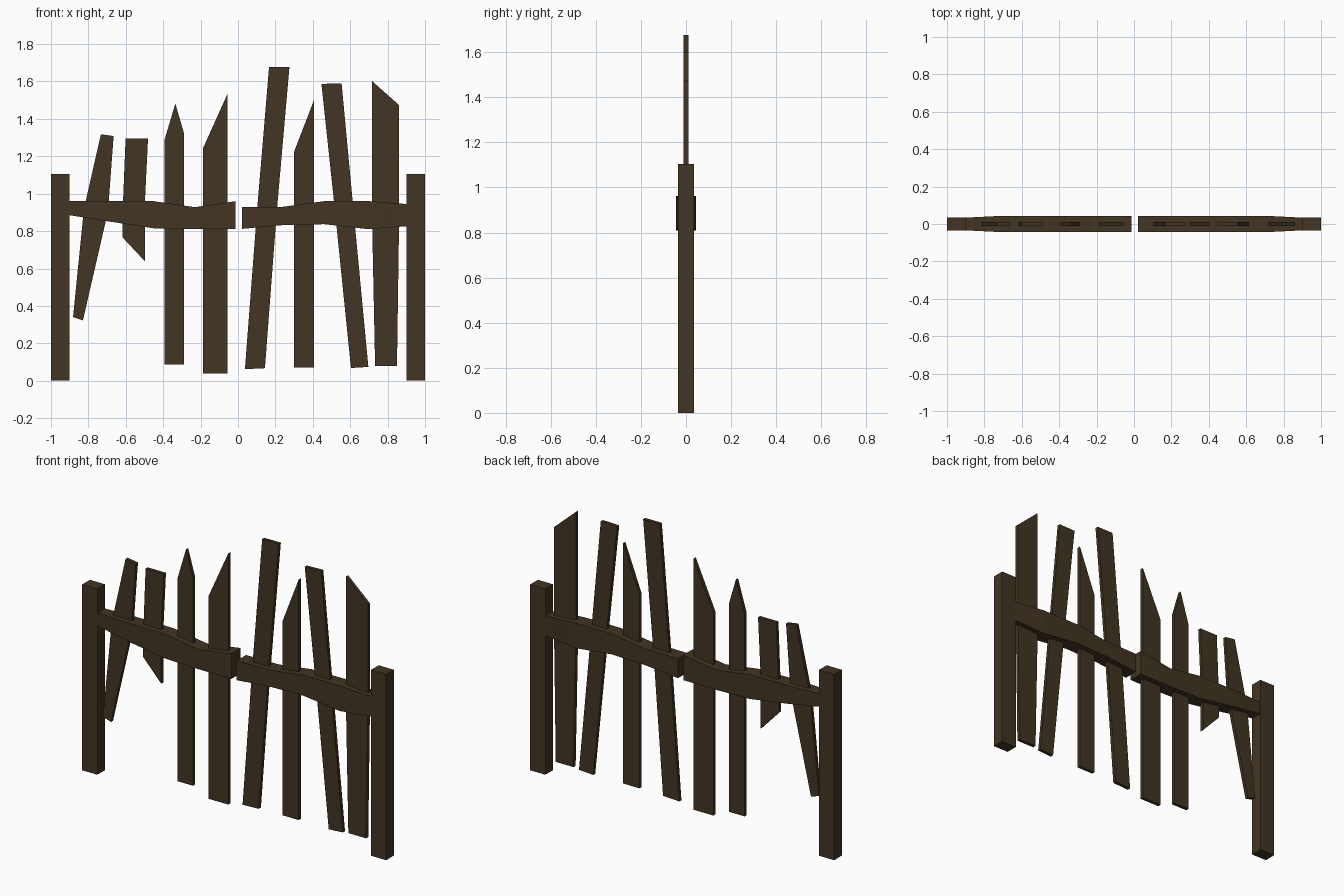
import bpy, bmesh

if "Cube" in bpy.data.objects:
    bpy.data.objects.remove(bpy.data.objects["Cube"])

wood = bpy.data.materials.new("dark_brown_wood")
wood.diffuse_color = (0.054, 0.035, 0.0165, 1)
wood.use_nodes = True
wood.node_tree.nodes["Principled BSDF"].inputs["Base Color"].default_value = wood.diffuse_color


def add_object(name, bm):
    bmesh.ops.recalc_face_normals(bm, faces=bm.faces[:])
    mesh = bpy.data.meshes.new(name)
    bm.to_mesh(mesh)
    bm.free()
    mesh.materials.append(wood)
    ob = bpy.data.objects.new(name, mesh)
    bpy.context.collection.objects.link(ob)
    return ob


def slat(name, outline, half=0.01):
    """Extrude a front outline of (x, z) points through the thickness."""
    bm = bmesh.new()
    face = bm.faces.new([bm.verts.new((x, -half, z)) for x, z in outline])
    ext = bmesh.ops.extrude_face_region(bm, geom=[face])
    verts = [g for g in ext["geom"] if isinstance(g, bmesh.types.BMVert)]
    bmesh.ops.translate(bm, vec=(0, 2 * half, 0), verts=verts)
    add_object(name, bm)


def rail(name, sections):
    """Loft rectangular sections given as (x, bottom, top, half depth)."""
    bm = bmesh.new()
    rings = [[bm.verts.new((x, y, z)) for y, z in
              ((-h, b), (h, b), (h, t), (-h, t))] for x, b, t, h in sections]
    for a, c in zip(rings, rings[1:]):
        for i in range(4):
            j = (i + 1) % 4
            bm.faces.new((a[i], a[j], c[j], c[i]))
    bm.faces.new(rings[0])
    bm.faces.new(rings[-1])
    add_object(name, bm)


# End posts
for side, x0 in (("left", -1.0), ("right", 0.9)):
    slat(side + "_post", [(x0, 0), (x0 + 0.1, 0), (x0 + 0.1, 1.105), (x0, 1.105)], 0.036)

# Warped rails with a gap in the middle
rail("left_rail", [(-0.9, 0.885, 0.962, 0.034), (-0.7, 0.853, 0.962, 0.044),
                   (-0.45, 0.815, 0.96, 0.044), (-0.23, 0.81, 0.928, 0.044),
                   (-0.013, 0.81, 0.96, 0.044)])
rail("right_rail", [(0.022, 0.812, 0.928, 0.044), (0.24, 0.832, 0.93, 0.044),
                    (0.46, 0.837, 0.96, 0.044), (0.7, 0.81, 0.96, 0.044),
                    (0.9, 0.826, 0.945, 0.034)])

# Broken, leaning slats, left to right
slats = [
    [(-.733, 1.318), (-.665, 1.308), (-.695, .906), (-.829, .323), (-.882, .34), (-.824, .917)],
    [(-.601, 1.296), (-.481, 1.296), (-.498, .95), (-.498, .639), (-.618, .767), (-.615, .95)],
    [(-.335, 1.482), (-.289, 1.324), (-.289, .088), (-.392, .088), (-.392, 1.291)],
    [(-.057, 1.532), (-.057, .038), (-.187, .038), (-.187, 1.243)],
    [(.166, 1.677), (.275, 1.677), (.207, .9), (.144, .067), (.037, .062), (.101, .9)],
    [(.406, 1.5), (.406, .07), (.299, .07), (.299, 1.222)],
    [(.446, 1.587), (.554, 1.59), (.614, .95), (.697, .074), (.604, .068), (.514, .95)],
    [(.717, 1.602), (.862, 1.473), (.862, .9), (.85, .08), (.733, .08), (.717, .85)],
]
for i, outline in enumerate(slats):
    slat("slat_%d" % (i + 1), outline)
